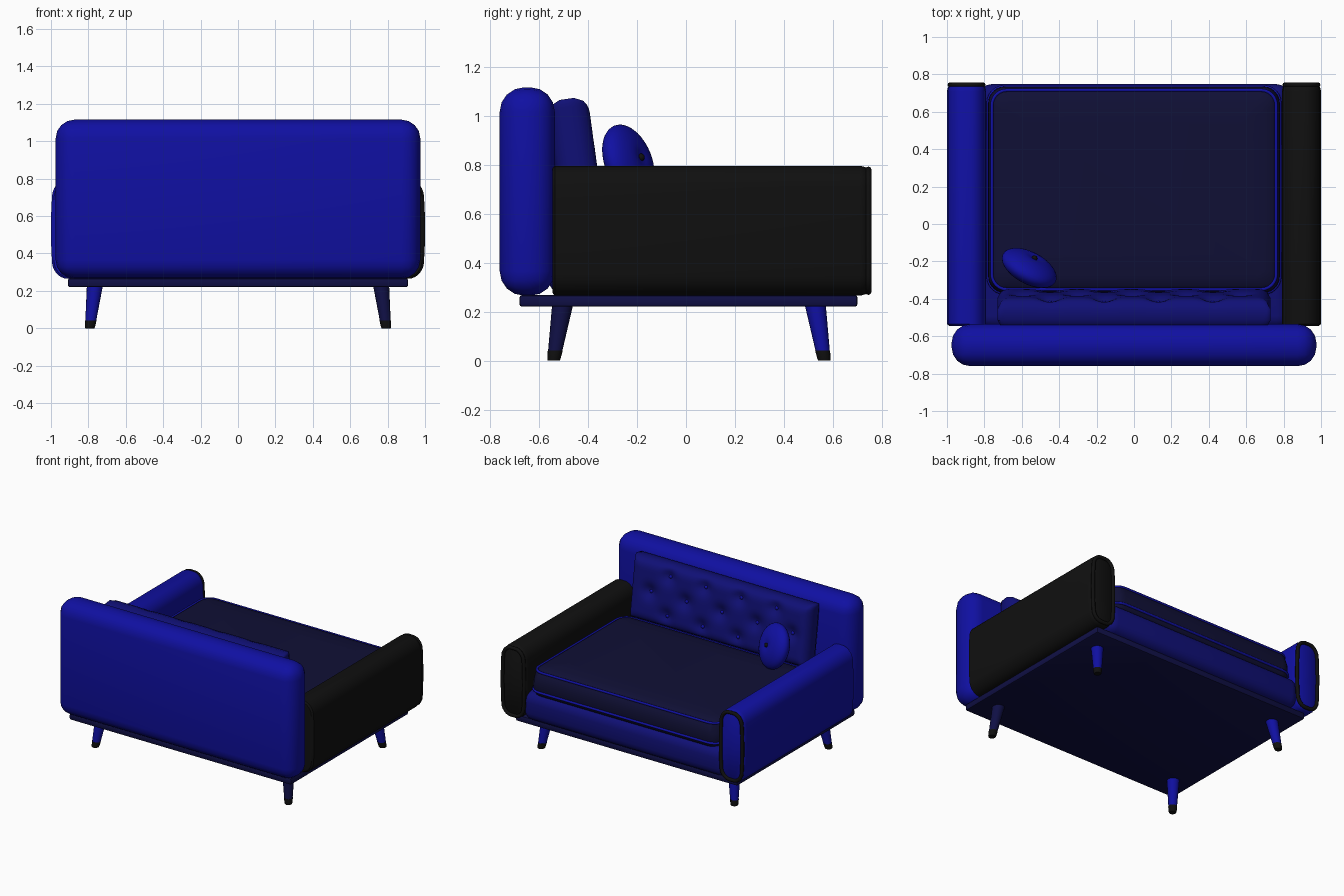
import bpy, bmesh, math
from mathutils import Vector, Matrix

if "Cube" in bpy.data.objects:
    bpy.data.objects.remove(bpy.data.objects["Cube"])


def material(name, rgb):
    m = bpy.data.materials.new(name)
    m.diffuse_color = (*rgb, 1)
    m.use_nodes = True
    m.node_tree.nodes["Principled BSDF"].inputs["Base Color"].default_value = m.diffuse_color
    return m


BLUE = material("bright blue", (0.005, 0.005, 0.36))
MID = material("mid blue", (0.005, 0.005, 0.18))
NAVY = material("dark navy", (0.005, 0.005, 0.036))
BASE = material("base navy", (0.005, 0.005, 0.06))
BLACK = material("black", (0.005, 0.005, 0.005))


def finish(name, bm, *mats, angle=40):
    bmesh.ops.recalc_face_normals(bm, faces=bm.faces)
    me = bpy.data.meshes.new(name)
    bm.to_mesh(me)
    bm.free()
    ob = bpy.data.objects.new(name, me)
    bpy.context.collection.objects.link(ob)
    for m in mats:
        me.materials.append(m)
    bpy.ops.object.select_all(action='DESELECT')
    ob.select_set(True)
    bpy.context.view_layer.objects.active = ob
    bpy.ops.object.shade_smooth_by_angle(angle=math.radians(angle))
    return ob


def soft_box(name, lo, hi, radius, segments, mat):
    lo, hi = Vector(lo), Vector(hi)
    bm = bmesh.new()
    bmesh.ops.create_cube(bm, size=1)
    for v in bm.verts:
        v.co = Vector([v.co[i] * (hi[i] - lo[i]) + (lo[i] + hi[i]) / 2 for i in range(3)])
    bmesh.ops.bevel(bm, geom=bm.edges[:], offset=radius, segments=segments,
                    profile=0.5, affect='EDGES')
    return finish(name, bm, mat)


def round_rect(w, h, r, n=6, bulge=0.0):
    """Outline with rounded corners; bulge narrows the width toward both ends."""
    pts = []
    for k, (sx, sy) in enumerate([(1, 1), (-1, 1), (-1, -1), (1, -1)]):
        for i in range(n + 1):
            a = math.pi / 2 * (k + i / n)
            pts.append((sx * (w / 2 - r) + r * math.cos(a), sy * (h / 2 - r) + r * math.sin(a)))
        if k in (0, 2):
            continue
        pts += [(pts[-1][0], sy * (h / 2 - r) * t) for t in (0.5, 0, -0.5)]
    return [(x * (1 - bulge * (2 * y / h) ** 2), y) for x, y in pts]


def loft(name, rings, mat):
    bm = bmesh.new()
    loops = [[bm.verts.new(p) for p in ring] for ring in rings]
    for a, b in zip(loops, loops[1:]):
        for i in range(len(a)):
            j = (i + 1) % len(a)
            bm.faces.new((a[i], a[j], b[j], b[i]))
    bm.faces.new(loops[0])
    bm.faces.new(loops[-1])
    return finish(name, bm, mat)


def piping(name, pts, radius, mat):
    cu = bpy.data.curves.new(name, 'CURVE')
    cu.dimensions = '3D'
    cu.bevel_depth = radius
    cu.bevel_resolution = 2
    sp = cu.splines.new('POLY')
    sp.points.add(len(pts) - 1)
    for p, q in zip(sp.points, pts):
        p.co = (*q, 1)
    sp.use_cyclic_u = True
    cu.materials.append(mat)
    ob = bpy.data.objects.new(name, cu)
    bpy.context.collection.objects.link(ob)
    bpy.ops.object.select_all(action='DESELECT')
    ob.select_set(True)
    bpy.context.view_layer.objects.active = ob
    bpy.ops.object.convert(target='MESH')


# Frame: platform, seat deck, backrest
soft_box("platform", (-0.91, -0.68, 0.22), (0.91, 0.70, 0.268), 0.012, 2, BASE)
soft_box("seat_deck", (-0.83, -0.56, 0.262), (0.83, 0.748, 0.48), 0.07, 4, MID)
soft_box("backrest", (-0.975, -0.76, 0.265), (0.975, -0.535, 1.115), 0.1, 4, BLUE)

# Arms with a piped front panel
for side, label, mat in ((-1, "left", BLUE), (1, "right", BLACK)):
    cx, cz = side * 0.895, 0.53

    def section(y, inset):
        outline = round_rect(0.21 - 2 * inset, 0.53 - 2 * inset, 0.085 - inset, bulge=0.12)
        return [(cx + x, y, cz + z) for x, z in outline]

    loft(label + "_arm", [section(y, i) for y, i in
         ((-0.545, 0.012), (-0.535, 0), (0.71, 0), (0.733, 0.006), (0.742, 0.018))], mat)
    piping(label + "_arm_piping", section(0.744, 0.016), 0.013, BLACK)

# Seat cushion and its two piping lines
def seat_ring(z, inset):
    outline = round_rect(1.56 - 2 * inset, 1.105 - 2 * inset, 0.09 - inset / 2)
    return [(x, y + 0.183, z) for x, y in outline]


loft("seat_cushion", [seat_ring(z, i) for z, i in
     ((0.45, 0.04), (0.47, 0.012), (0.5, 0), (0.57, 0.002), (0.635, 0.018),
      (0.652, 0.04), (0.663, 0.09), (0.668, 0.2))], NAVY)
piping("seat_piping_lower", seat_ring(0.5, 0), 0.009, BLUE)
piping("seat_piping_upper", seat_ring(0.64, 0.02), 0.009, BLUE)

# Tufted back cushion: rounded block, dimpled around staggered buttons
W, H, T = 1.46, 0.45, 0.17
TUFTS = [(-0.015 + 0.29 * (k + (0.5 if row != 1 else 0)), -0.14 + 0.14 * row)
         for row in range(3) for k in range(-2, 3) if not (row != 1 and k == 2)]
LEAN = Matrix.Translation((0, -0.455, 0.845)) @ Matrix.Rotation(math.radians(8), 4, 'X')
NX, NZ = 72, 26
bm = bmesh.new()
sheets = []
for front in (True, False):
    sheet = []
    for j in range(NZ + 1):
        for i in range(NX + 1):
            x, z = W * (i / NX - 0.5), H * (j / NZ - 0.5)
            # rounded rim, then a dimple at each button
            edge = min(W / 2 - abs(x), H / 2 - abs(z))
            rim = math.sqrt(max(0, 1 - (1 - min(edge / 0.07, 1)) ** 2))
            near = min(math.hypot(x - a, z - b) for a, b in TUFTS)
            y = T / 2 * (0.35 + 0.65 * rim)
            if front:
                y -= 0.035 * math.exp(-(near / 0.05) ** 2)
            sheet.append(bm.verts.new(LEAN @ Vector((x, y if front else -y, z))))
    for j in range(NZ):
        for i in range(NX):
            a = j * (NX + 1) + i
            bm.faces.new([sheet[k] for k in (a, a + 1, a + NX + 2, a + NX + 1)])
    sheets.append(sheet)
border = ([(0, i) for i in range(NX)] + [(j, NX) for j in range(NZ)]
          + [(NZ, i) for i in range(NX, 0, -1)] + [(j, 0) for j in range(NZ, 0, -1)])
ids = [j * (NX + 1) + i for j, i in border]
for a, b in zip(ids, ids[1:] + ids[:1]):
    bm.faces.new((sheets[0][a], sheets[0][b], sheets[1][b], sheets[1][a]))
finish("back_cushion", bm, MID, angle=60)

bm = bmesh.new()
for x, z in TUFTS:
    bmesh.ops.create_uvsphere(bm, u_segments=10, v_segments=6, radius=0.013,
                              matrix=LEAN @ Matrix.Translation((x, T / 2 - 0.033, z)))
finish("back_cushion_buttons", bm, BLUE)

# Round throw pillow with a button on each side
normal = Vector((0.45, 0.84, 0.32)).normalized()
pose = Matrix.Translation((-0.56, -0.235, 0.81)) @ normal.to_track_quat('Z', 'Y').to_matrix().to_4x4()
bm = bmesh.new()
bmesh.ops.create_uvsphere(bm, u_segments=32, v_segments=16, radius=0.16)
for v in bm.verts:
    r = math.hypot(v.co.x, v.co.y)
    v.co.z *= 0.46 - 0.1 * math.exp(-(r / 0.03) ** 2)
bm.transform(pose)
finish("throw_pillow", bm, BLUE)
bm = bmesh.new()
for s in (-1, 1):
    bmesh.ops.create_uvsphere(bm, u_segments=12, v_segments=8, radius=0.016,
                              matrix=pose @ Matrix.Translation((0, 0, s * 0.061)))
finish("pillow_buttons", bm, BLACK)

# Splayed tapered legs with black tips
for sx in (-1, 1):
    for sy in (-1, 1):
        foot = Vector((sx * 0.792, 0.012 + sy * 0.552, 0))
        top = Vector((sx * 0.765, 0.012 + sy * 0.515, 0.23))

        def ring(t, r):
            c = foot.lerp(top, t)
            return [c + Vector((r * math.cos(a), r * math.sin(a), 0))
                    for a in (math.tau * i / 16 for i in range(16))]

        name = ("right" if sx > 0 else "left") + ("_front" if sy > 0 else "_rear")
        dark = sx > 0 and sy < 0
        loft(name + "_leg", [ring(0.17, 0.029), ring(1, 0.043)], BASE if dark else BLUE)
        loft(name + "_leg_tip", [ring(0, 0.024), ring(0.03, 0.027), ring(0.18, 0.0305)], BLACK)
